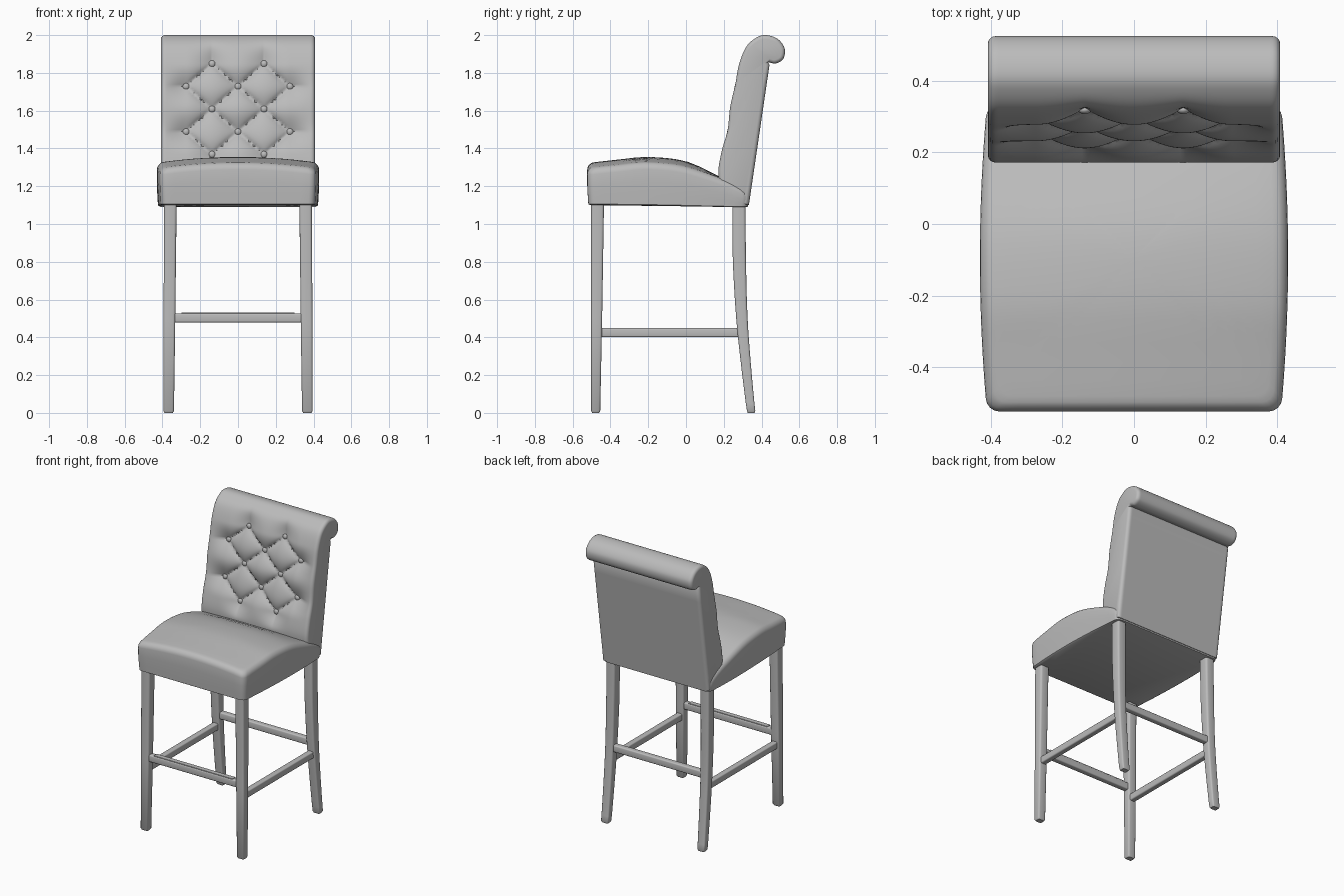
import bpy, bmesh, math
from mathutils import Vector

if "Cube" in bpy.data.objects:
    bpy.data.objects.remove(bpy.data.objects["Cube"])

mat = bpy.data.materials.new("soft grey")
mat.diffuse_color = (0.5, 0.5, 0.5, 1)
mat.use_nodes = True
mat.node_tree.nodes["Principled BSDF"].inputs["Base Color"].default_value = mat.diffuse_color


def finish(name, bm, angle=40):
    bmesh.ops.recalc_face_normals(bm, faces=bm.faces)
    me = bpy.data.meshes.new(name)
    bm.to_mesh(me)
    bm.free()
    me.shade_smooth()
    me.set_sharp_from_angle(angle=math.radians(angle))
    me.materials.append(mat)
    ob = bpy.data.objects.new(name, me)
    bpy.context.collection.objects.link(ob)
    return ob


def loft(name, rings, angle=40):
    """Skin a list of equal closed rings and cap both ends."""
    bm = bmesh.new()
    vs = [[bm.verts.new(p) for p in ring] for ring in rings]
    n = len(vs[0])
    for a, b in zip(vs, vs[1:]):
        for i in range(n):
            j = (i + 1) % n
            bm.faces.new((a[i], a[j], b[j], b[i]))
    bm.faces.new(vs[0])
    bm.faces.new(vs[-1])
    return finish(name, bm, angle)


def round_rect(hx, hy, r, arc=3, edge=1):
    """Rounded rectangle outline with subdivided straight edges."""
    pts = []
    for k, (sx, sy) in enumerate(((1, 1), (-1, 1), (-1, -1), (1, -1))):
        for i in range(arc + 1):
            a = math.pi / 2 * (k + i / arc)
            pts.append(Vector((sx * (hx - r) + r * math.cos(a),
                               sy * (hy - r) + r * math.sin(a))))
    out = []
    for i, p in enumerate(pts):
        q = pts[(i + 1) % len(pts)]
        m = edge if i % (arc + 1) == arc else 1
        out += [p.lerp(q, t / m) for t in range(m)]
    return out


def spline(pts, n):
    """Catmull-Rom curve through 2D points."""
    P = [Vector(p) for p in pts]
    P = [2 * P[0] - P[1]] + P + [2 * P[-1] - P[-2]]
    out = []
    for i in range(1, len(P) - 2):
        a, b, c, d = P[i - 1:i + 3]
        for k in range(n):
            t = k / n
            out.append(0.5 * (2 * b + (c - a) * t + (2 * a - 5 * b + 4 * c - d) * t * t
                              + (3 * b - a - 3 * c + d) * t ** 3))
    return out + [P[-2]]


def ramp(v, a, b):
    t = max(0, min(1, (v - a) / (b - a)))
    return t * t * (3 - 2 * t)


def interp(curve, v, key, val):
    for p, q in zip(curve, curve[1:]):
        if p[key] <= v <= q[key]:
            return p[val] + (q[val] - p[val]) * (v - p[key]) / max(1e-9, q[key] - p[key])
    return curve[0][val] if v < curve[0][key] else curve[-1][val]


# Seat: bulging sides and a crowned top that falls towards the back
crown = spline([(-0.53, 1.322), (-0.35, 1.342), (-0.2, 1.355), (0, 1.332),
                (0.17, 1.255), (0.34, 1.17)], 8)
outline = round_rect(0.43, 0.428, 0.035, 4, 18)


def seat_point(p, s):
    return p.x * s * (1 - 0.045 * (p.y * s / 0.425) ** 2), p.y * s - 0.095


def seat_top(x, y):
    return interp(crown, y, 0, 1) - 0.03 * (x / 0.42) ** 2 * (1 - ramp(y, 0, 0.25))


def seat_ring(inset, h):
    """h is None for the top skin, otherwise 0 (base) to 1 (rim)."""
    ring = []
    for p in outline:
        x, y = seat_point(p, 1 - inset / 0.43)
        base = 1.1 - 0.01 * ramp(y, -0.5, 0.33)
        top = seat_top(x, y)
        ring.append((x, y, base + (top - 0.035 - base) * h if h is not None else top))
    return ring


def rim_ring(a, r=0.035):
    ring = []
    for p in outline:
        x, y = seat_point(p, 1 - r * (1 - math.cos(a)) / 0.43)
        ring.append((x, y, seat_top(x, y) - r + r * math.sin(a)))
    return ring


rings = [seat_ring(0.015, 0), seat_ring(0.006, 0.03), seat_ring(0.003, 0.3), seat_ring(0, 0.65)]
rings += [rim_ring(math.radians(a)) for a in (0, 20, 40, 60, 75)]
rings += [seat_ring(0.43 * f, None) for f in (0.1, 0.2, 0.32, 0.45, 0.6, 0.75, 0.88, 0.98)]
loft("seat", rings, 50)

# Backrest: scrolled side profile swept across, with diamond tufting pressed in
front = spline([(0.175, 1.2), (0.172, 1.29), (0.19, 1.39), (0.22, 1.5), (0.234, 1.62),
                (0.26, 1.74), (0.282, 1.85), (0.32, 1.94), (0.375, 1.988), (0.425, 2.0),
                (0.485, 1.98), (0.522, 1.93), (0.515, 1.875), (0.475, 1.85), (0.435, 1.857)], 10)
panel = [Vector((0.442, 1.842)).lerp(Vector((0.333, 1.1)), t / 8) for t in range(9)]
profile = front + panel + [Vector((0.29, 1.1))]
DX, DZ, Z0, DEPTH = 0.1375, 0.12, 1.728, 0.042


def tuft(x, z):
    """Depth of the pressed-in folds; they run out as straight pleats."""
    cx = max(-2 * DX, min(2 * DX, x)) / DX
    cz = (max(Z0 - 3 * DZ, min(Z0 + DZ, z)) - Z0) / DZ
    u, v = (cx + cz) / 2, (cx - cz) / 2
    puff = abs(math.sin(math.pi * u) * math.sin(math.pi * v)) ** 0.45
    fade = (1 - ramp(abs(x), 0.27, 0.4)) * (1 - ramp(z, 1.84, 1.985)) * ramp(z, 1.26, 1.37)
    return DEPTH * (1 - puff) * fade


def section(x, inset=0):
    ring, n = [], len(profile)
    for i, p in enumerate(profile):
        t = (profile[(i + 1) % n] - profile[i - 1]).normalized()
        q = p + Vector((t.y, -t.x)) * inset
        d = tuft(x, p.y) if i < 90 else 0
        ring.append((x, q.x + d, q.y))
    return ring


W, R = 0.408, 0.022
ends = [(W - R + R * math.sin(a), R * (1 - math.cos(a)))
        for a in (math.radians(d) for d in (85, 65, 45, 22))]
cols = [section(-x, i) for x, i in ends]
cols += [section((W - R) * (k / 48 - 1)) for k in range(97)]
cols += [section(x, i) for x, i in reversed(ends)]
loft("backrest", cols, 50)

# Buttons at the crossings of the tufting folds
for row in range(-3, 2):
    z = Z0 + row * DZ
    for c in ((-1, 1) if row % 2 else (-2, 0, 2)):
        bm = bmesh.new()
        bmesh.ops.create_uvsphere(bm, u_segments=16, v_segments=10, radius=0.018)
        ob = finish("button", bm)
        ob.scale.y = 0.7
        ob.location = (c * DX, interp(front[:90], z, 1, 0) + tuft(c * DX, z) - 0.004, z)


# Legs: rounded square sections through (z, x centre, y centre, half width, half depth)
def leg(name, side, stations):
    loft(name, [[(side * (x + p.x), y + p.y, z)
                 for p in round_rect(hx, hy, min(hx, hy) * 0.4)]
                for z, x, y, hx, hy in stations])


back_path = spline([(0, 0.345), (0.25, 0.318), (0.5, 0.296), (0.8, 0.283), (1.12, 0.28)], 5)
for side, label in ((-1, "left"), (1, "right")):
    leg("front_leg_" + label, side,
        [(0, 0.367, -0.478, 0.022, 0.018), (0.01, 0.367, -0.478, 0.028, 0.024),
         (0.5, 0.363, -0.473, 0.031, 0.029), (1.12, 0.358, -0.468, 0.033, 0.034)])
    stations = [(0, 0.367, 0.345, 0.022, 0.018)]
    for z, y in back_path:
        stations.append((max(z, 0.01), 0.367 - 0.008 * z, y,
                         0.028 + 0.005 * z, 0.022 + 0.013 * min(1, z / 0.8)))
    leg("back_leg_" + label, side, stations)
    # Side stretcher
    loft("side_stretcher_" + label,
         [[(side * 0.363 + p.x, y, 0.425 + p.y) for p in round_rect(0.02, 0.024, 0.008)]
          for y in (-0.47, 0.3)])

# Front and back stretchers
for name, y in (("front_stretcher", -0.473), ("back_stretcher", 0.296)):
    loft(name, [[(x, y + p.x, 0.503 + p.y) for p in round_rect(0.02, 0.024, 0.008)]
                for x in (-0.36, 0.36)])

# Thin foot plate on the front stretcher
loft("foot_plate", [[(x, -0.473 + p.x, 0.528 + p.y) for p in round_rect(0.016, 0.003, 0.001)]
                    for x in (-0.3, 0.3)])
